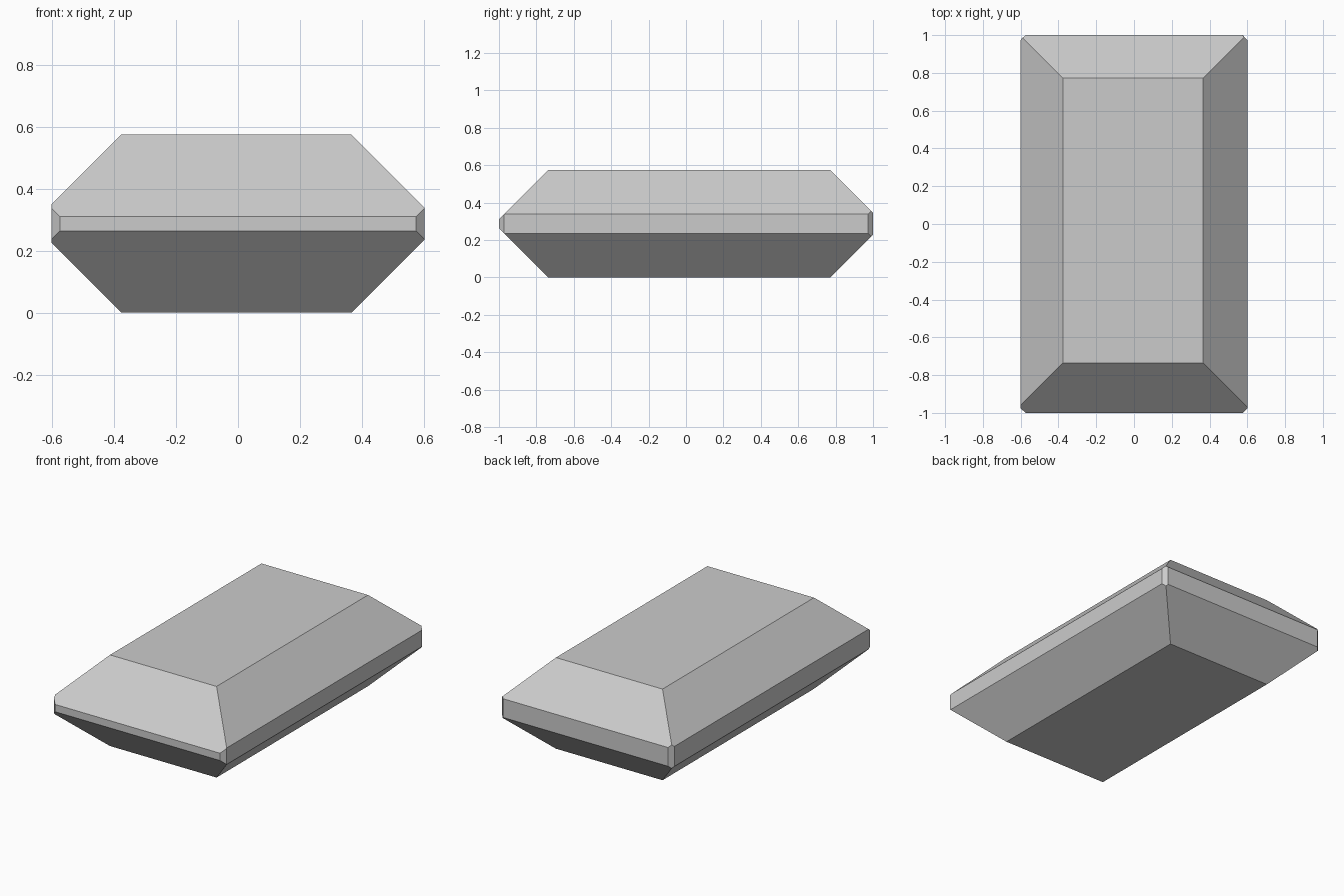
import bpy, bmesh
from mathutils import Vector

if "Cube" in bpy.data.objects:
    bpy.data.objects.remove(bpy.data.objects["Cube"])

WIDTH, LENGTH, HEIGHT = 1.202, 2.0, 0.574
MID = HEIGHT / 2


def cut(bm, normal, dist):
    """Slice off everything beyond the plane normal . p = dist and cap the hole."""
    n = Vector(normal)
    co = n * (dist / n.length_squared)
    geom = bm.verts[:] + bm.edges[:] + bm.faces[:]
    res = bmesh.ops.bisect_plane(bm, geom=geom, dist=1e-6, plane_co=co,
                                 plane_no=n, clear_outer=True)
    edges = [e for e in res["geom_cut"] if isinstance(e, bmesh.types.BMEdge)]
    bmesh.ops.contextual_create(bm, geom=edges)


# Block, centred on the origin while it is cut
bm = bmesh.new()
bmesh.ops.create_cube(bm, size=1)
bmesh.ops.scale(bm, vec=(WIDTH, LENGTH, HEIGHT), verts=bm.verts)

# Small vertical corner bevels
for sx in (-1, 1):
    for sy in (-1, 1):
        cut(bm, (sx, sy, 0), 1.575)

# Wide 45 degree bevels above and below; extent of the flat on each side
flats = {(1, 0): 0.366, (-1, 0): 0.377, (0, 1): 0.772, (0, -1): 0.736}
for (nx, ny), reach in flats.items():
    for nz in (-1, 1):
        cut(bm, (nx, ny, nz), reach + MID)

bmesh.ops.translate(bm, vec=(0, 0, MID), verts=bm.verts)
bmesh.ops.recalc_face_normals(bm, faces=bm.faces)

mesh = bpy.data.meshes.new("bevelled_block")
bm.to_mesh(mesh)
bm.free()
bpy.context.collection.objects.link(bpy.data.objects.new("bevelled_block", mesh))
